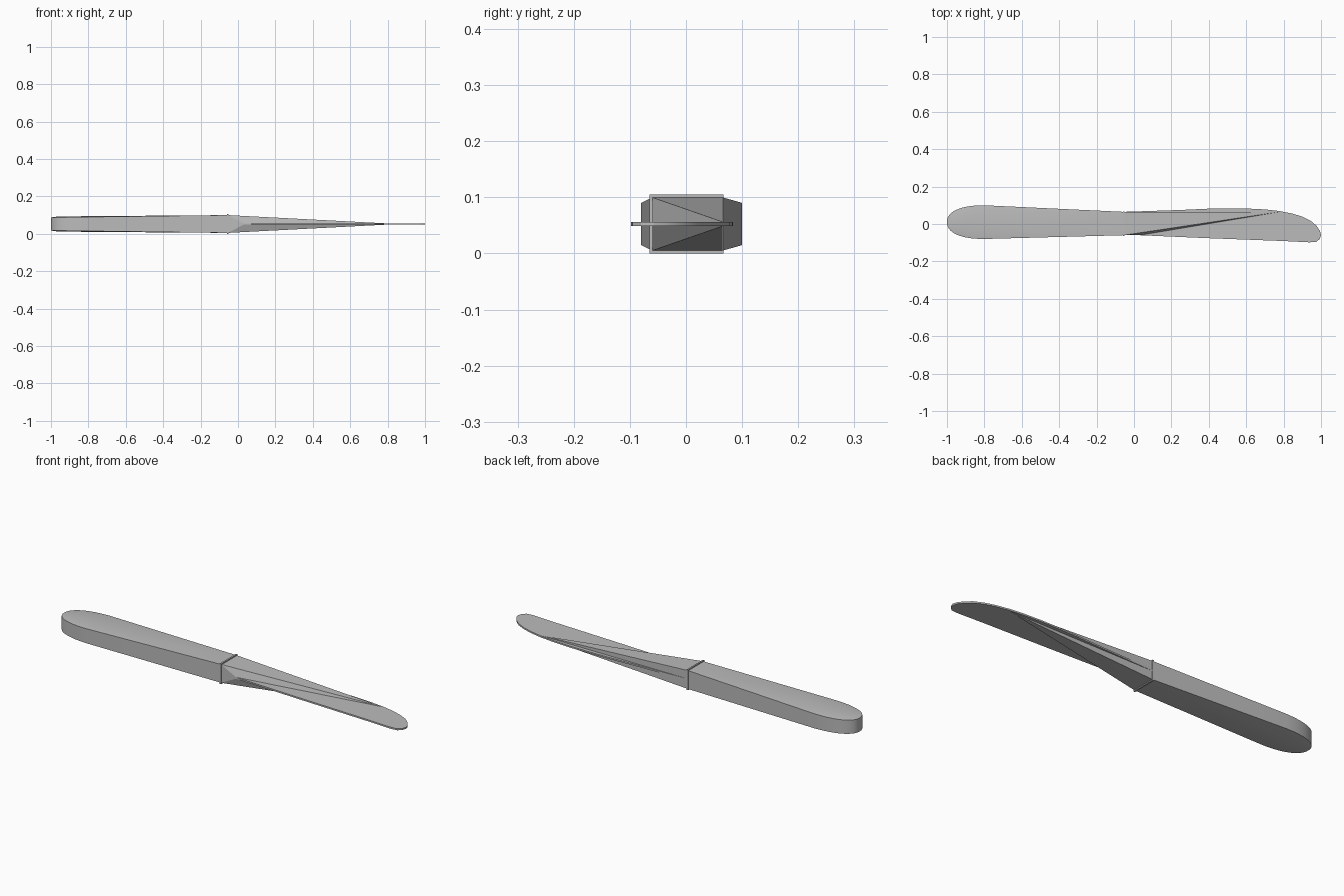
import bpy, bmesh, math

cube = bpy.data.objects.get("Cube")
if cube:
    bpy.data.objects.remove(cube, do_unlink=True)

MID = 0.0525      # height of the knife's middle plane
JOIN = -0.055     # where the handle meets the blade

steel = bpy.data.materials.new("grey_steel")
steel.use_nodes = True
colour = (0.5, 0.5, 0.5, 1)
steel.diffuse_color = colour
steel.node_tree.nodes["Principled BSDF"].inputs["Base Color"].default_value = colour


def finish(bm, name, smooth=False):
    """Turn a bmesh into a named steel part."""
    bmesh.ops.recalc_face_normals(bm, faces=bm.faces)
    mesh = bpy.data.meshes.new(name)
    bm.to_mesh(mesh)
    bm.free()
    mesh.materials.append(steel)
    ob = bpy.data.objects.new(name, mesh)
    bpy.context.collection.objects.link(ob)
    if smooth:
        bpy.ops.object.select_all(action='DESELECT')
        ob.select_set(True)
        bpy.context.view_layer.objects.active = ob
        bpy.ops.object.shade_smooth_by_angle(angle=math.radians(25))
    return ob


def mix(a, b, t):
    return a + (b - a) * t


def handle_outline(tip, wide, narrow, steps=14):
    """Rounded butt from tip to the widest point, then a straight taper."""
    power = 2 / 2.3
    widest = -0.8
    half = []
    for i in range(steps + 1):
        a = math.pi / 2 * i / steps
        half.append((widest - (widest - tip) * abs(math.cos(a)) ** power,
                     wide * math.sin(a) ** power))
    for t in (0.33, 0.67, 1):
        half.append((mix(widest, JOIN, t), mix(wide, narrow, t)))

    def centre(x):
        return mix(0.01, 0.0025, max(0, (x - widest) / (JOIN - widest)))
    upper = [(x, centre(x) + w) for x, w in half]
    lower = [(x, centre(x) - w) for x, w in half[1:]]
    return lower[::-1] + upper


# Handle: thick rounded band with a slightly raised panel on both faces
bm = bmesh.new()
outer = handle_outline(-1, 0.09, 0.0625)
inner = handle_outline(-0.96, 0.06, 0.04)
rings = []
for outline, tip, thick, side in ((inner, -0.96, 0.0405, -1), (outer, -1, 0.035, -1),
                                  (outer, -1, 0.035, 1), (inner, -0.96, 0.0405, 1)):
    ring = []
    for x, y in outline:
        height = mix(thick, 0.0475, (x - tip) / (JOIN - tip))
        ring.append(bm.verts.new((x, y, MID + side * height)))
    rings.append(ring)
for low, high in zip(rings, rings[1:]):
    for i in range(len(low)):
        j = (i + 1) % len(low)
        bm.faces.new((low[i], low[j], high[j], high[i]))
bm.faces.new(rings[0])
bm.faces.new(rings[-1])
finish(bm, "handle", smooth=True)

# Collar: thin plate between handle and blade
bm = bmesh.new()
bmesh.ops.create_cube(bm, size=1)
for v in bm.verts:
    v.co = (JOIN + v.co.x * 0.008, 0.001 + v.co.y * 0.132, MID + v.co.z * 0.105)
finish(bm, "collar")

# Bolster: wedge that thins from the collar towards the spine and the edge
bm = bmesh.new()
for side in (-1, 1):
    for x, y, h in ((JOIN, -0.06, 0.0475), (JOIN, 0.065, 0.0475),
                    (0.78, 0.065, 0.004), (0.03, -0.06, 0.004)):
        bm.verts.new((x, y, MID + side * h))
bmesh.ops.convex_hull(bm, input=bm.verts)
finish(bm, "bolster")

# Blade: thin flat plate with a rounded, drooping tip
profile = [(JOIN, -0.06), (0.03, -0.06), (0.4, -0.076), (0.8, -0.091), (0.94, -0.098),
           (0.975, -0.095), (0.993, -0.08), (1, -0.058), (0.994, -0.036), (0.975, -0.009),
           (0.945, 0.017), (0.9, 0.039), (0.85, 0.055), (0.78, 0.069), (0.7, 0.078),
           (0.6, 0.083), (0.5, 0.084), (0.4, 0.082), (0.25, 0.075), (JOIN, 0.065)]
bm = bmesh.new()
face = bm.faces.new([bm.verts.new((x, y, MID - 0.004)) for x, y in profile])
top = bmesh.ops.extrude_face_region(bm, geom=[face])
for v in top["geom"]:
    if isinstance(v, bmesh.types.BMVert):
        v.co.z = MID + 0.004
finish(bm, "blade", smooth=True)
